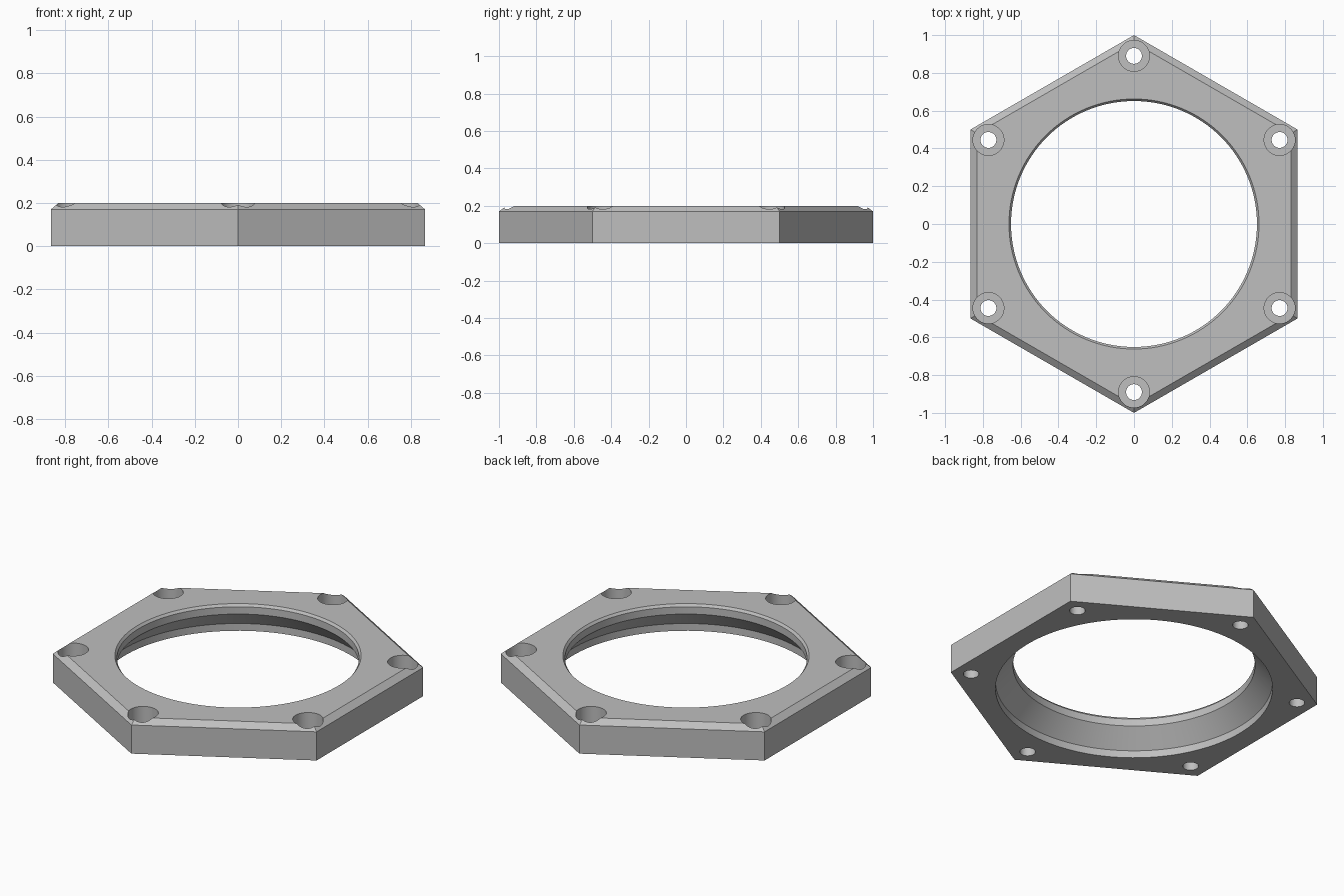
import bpy, bmesh
from math import sin, cos, pi, radians

cube = bpy.data.objects.get("Cube")
if cube:
    bpy.data.objects.remove(cube, do_unlink=True)

HEIGHT = 0.2

metal = bpy.data.materials.new("light_grey_metal")
metal.use_nodes = True
grey = (0.52, 0.52, 0.52, 1)
metal.diffuse_color = grey
metal.node_tree.nodes["Principled BSDF"].inputs["Base Color"].default_value = grey


def lathe(name, profile, sides, centre=(0, 0), phase=0.0):
    """Closed solid with the (radius, z) profile swept about a vertical axis."""
    bm = bmesh.new()
    rings = []
    for r, z in profile:
        angles = [phase + 2 * pi * i / sides for i in range(sides)]
        rings.append([bm.verts.new((centre[0] + r * cos(a), centre[1] + r * sin(a), z))
                      for a in angles])
    for low, high in zip(rings, rings[1:]):
        for i in range(sides):
            j = (i + 1) % sides
            bm.faces.new((low[i], low[j], high[j], high[i]))
    bm.faces.new(rings[0][::-1])
    bm.faces.new(rings[-1])
    bmesh.ops.recalc_face_normals(bm, faces=bm.faces)
    mesh = bpy.data.meshes.new(name)
    bm.to_mesh(mesh)
    bm.free()
    obj = bpy.data.objects.new(name, mesh)
    bpy.context.collection.objects.link(obj)
    mesh.materials.append(metal)
    return obj


def cut(target, cutter):
    """Subtract the cutter from the target, then discard it."""
    cutter.hide_render = True
    mod = target.modifiers.new("cut", "BOOLEAN")
    mod.operation, mod.solver, mod.object = "DIFFERENCE", "EXACT", cutter
    bpy.ops.object.modifier_apply(modifier=mod.name)
    bpy.data.objects.remove(cutter, do_unlink=True)


# Hexagonal plate with a chamfered top edge
plate = lathe("hexagonal_plate", [(1, 0), (1, 0.17), (0.96, HEIGHT)], 6, phase=pi / 2)
bpy.context.view_layer.objects.active = plate
plate.select_set(True)

# Central bore: wide recess below, tapering to a narrow lip with a small chamfer
bore = [(0.745, -0.1), (0.745, 0.043), (0.651, 0.143), (0.651, 0.186),
        (0.662, HEIGHT), (0.662, 0.3)]
cut(plate, lathe("bore_cutter", bore, 128))

# Counterbored screw hole at every corner
screw_hole = [(0.042, -0.1), (0.042, 0.1), (0.082, 0.1), (0.082, 0.3)]
for k in range(6):
    a = pi / 2 + k * pi / 3
    spot = (0.89 * cos(a), 0.89 * sin(a))
    cut(plate, lathe("screw_hole_cutter", screw_hole, 40, spot))

bpy.ops.object.shade_smooth_by_angle(angle=radians(25))
